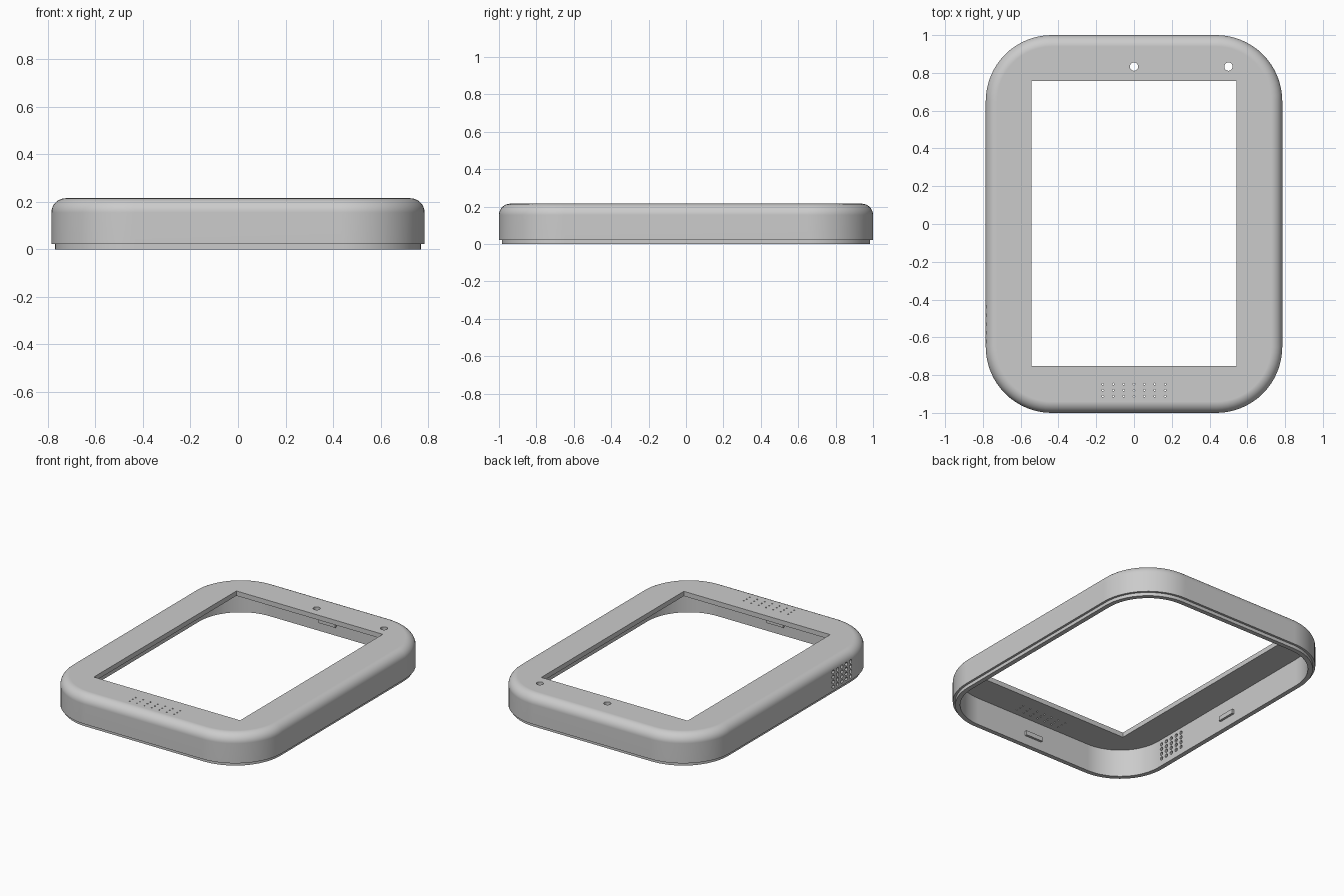
import bpy
import bmesh
from math import sin, cos, pi, radians
from mathutils import Matrix, Vector

if "Cube" in bpy.data.objects:
    bpy.data.objects.remove(bpy.data.objects["Cube"], do_unlink=True)

HALF_X, HALF_Y, HEIGHT = 0.785, 1.0, 0.215
CORNER, FILLET, WALL, CEILING = 0.35, 0.06, 0.045, 0.183

grey = bpy.data.materials.new("plain grey")
grey.use_nodes = True
grey.diffuse_color = (0.6, 0.6, 0.6, 1)
grey.node_tree.nodes["Principled BSDF"].inputs["Base Color"].default_value = (0.6, 0.6, 0.6, 1)


def finish(bm, name):
    """Turn a bmesh into a grey object."""
    bmesh.ops.recalc_face_normals(bm, faces=bm.faces)
    mesh = bpy.data.meshes.new(name)
    bm.to_mesh(mesh)
    bm.free()
    mesh.materials.append(grey)
    obj = bpy.data.objects.new(name, mesh)
    bpy.context.collection.objects.link(obj)
    return obj


def outline(inset, steps=16):
    """Rounded rectangle moved inward by inset."""
    radius = CORNER - inset
    points = []
    for quarter, (sx, sy) in enumerate([(1, 1), (-1, 1), (-1, -1), (1, -1)]):
        for i in range(steps + 1):
            a = (quarter + i / steps) * pi / 2
            points.append((sx * (HALF_X - CORNER) + radius * cos(a),
                           sy * (HALF_Y - CORNER) + radius * sin(a)))
    return points


def loft(name, levels):
    """Closed solid through rounded rectangles given as (inset, z)."""
    bm = bmesh.new()
    rings = [[bm.verts.new((x, y, z)) for x, y in outline(inset)] for inset, z in levels]
    for low, high in zip(rings, rings[1:]):
        for i in range(len(low)):
            j = (i + 1) % len(low)
            bm.faces.new((low[i], low[j], high[j], high[i]))
    bm.faces.new(rings[0][::-1])
    bm.faces.new(rings[-1])
    return finish(bm, name)


def add_box(bm, centre, size):
    matrix = Matrix.Translation(centre) @ Matrix.Diagonal((*size, 1))
    bmesh.ops.create_cube(bm, size=1, matrix=matrix)


def add_pin(bm, centre, radius, length, sides, axis="Z"):
    turn = Matrix.Rotation(pi / 2, 4, "Y") if axis == "X" else Matrix()
    bmesh.ops.create_cone(bm, cap_ends=True, segments=sides, radius1=radius, radius2=radius,
                          depth=length, matrix=Matrix.Translation(centre) @ turn)


def cut(target, cutter):
    """Subtract the cutter and remove it."""
    cutter.hide_render = True
    mod = target.modifiers.new("cut", "BOOLEAN")
    mod.operation, mod.solver, mod.object = "DIFFERENCE", "EXACT", cutter
    bpy.context.view_layer.objects.active = target
    bpy.ops.object.modifier_apply(modifier=mod.name)
    bpy.data.objects.remove(cutter, do_unlink=True)


# Case frame: bottom lip, straight wall, rounded top edge
levels = [(0.015, 0), (0.015, 0.022), (0, 0.022)]
for i in range(9):
    a = i / 8 * pi / 2
    levels.append((FILLET * (1 - cos(a)), HEIGHT - FILLET * (1 - sin(a))))
frame = loft("case_frame", levels)

# Hollow inside
cut(frame, loft("cavity_cutter", [(WALL, -0.1), (WALL, CEILING)]))

# Screen opening and two round holes in the top
bm = bmesh.new()
add_box(bm, (0, 0.003, HEIGHT), (1.085, 1.51, 0.2))
for x in (0, 0.5):
    add_pin(bm, (x, 0.833, HEIGHT), 0.022, 0.2, 24)
# Pinholes along the front strip
for row in range(3):
    for col in range(7):
        add_pin(bm, ((col - 3) * 0.055, -0.88 + (row - 1) * 0.032, HEIGHT), 0.005, 0.2, 8)
cut(frame, finish(bm, "top_cutter"))

# Grille of round holes through one side wall
bm = bmesh.new()
for row in range(4):
    for col in range(5):
        add_pin(bm, (-HALF_X, -0.53 + (col - 2) * 0.046, 0.1 + (row - 1.5) * 0.033),
                0.012, 0.2, 12, "X")
cut(frame, finish(bm, "grille_cutter"))

# Smooth rounded surfaces, crisp edges
bpy.ops.object.select_all(action="DESELECT")
frame.select_set(True)
bpy.context.view_layer.objects.active = frame
bpy.ops.object.shade_smooth_by_angle(angle=radians(30))
weighted = frame.modifiers.new("even shading", "WEIGHTED_NORMAL")
weighted.keep_sharp = True

# Small snap clips in the middle of each inner wall
bm = bmesh.new()
for side in (-1, 1):
    add_box(bm, (0, side * (HALF_Y - WALL), 0.075), (0.125, 0.03, 0.03))
    add_box(bm, (side * (HALF_X - WALL), 0, 0.075), (0.03, 0.125, 0.03))
finish(bm, "snap_clips")
